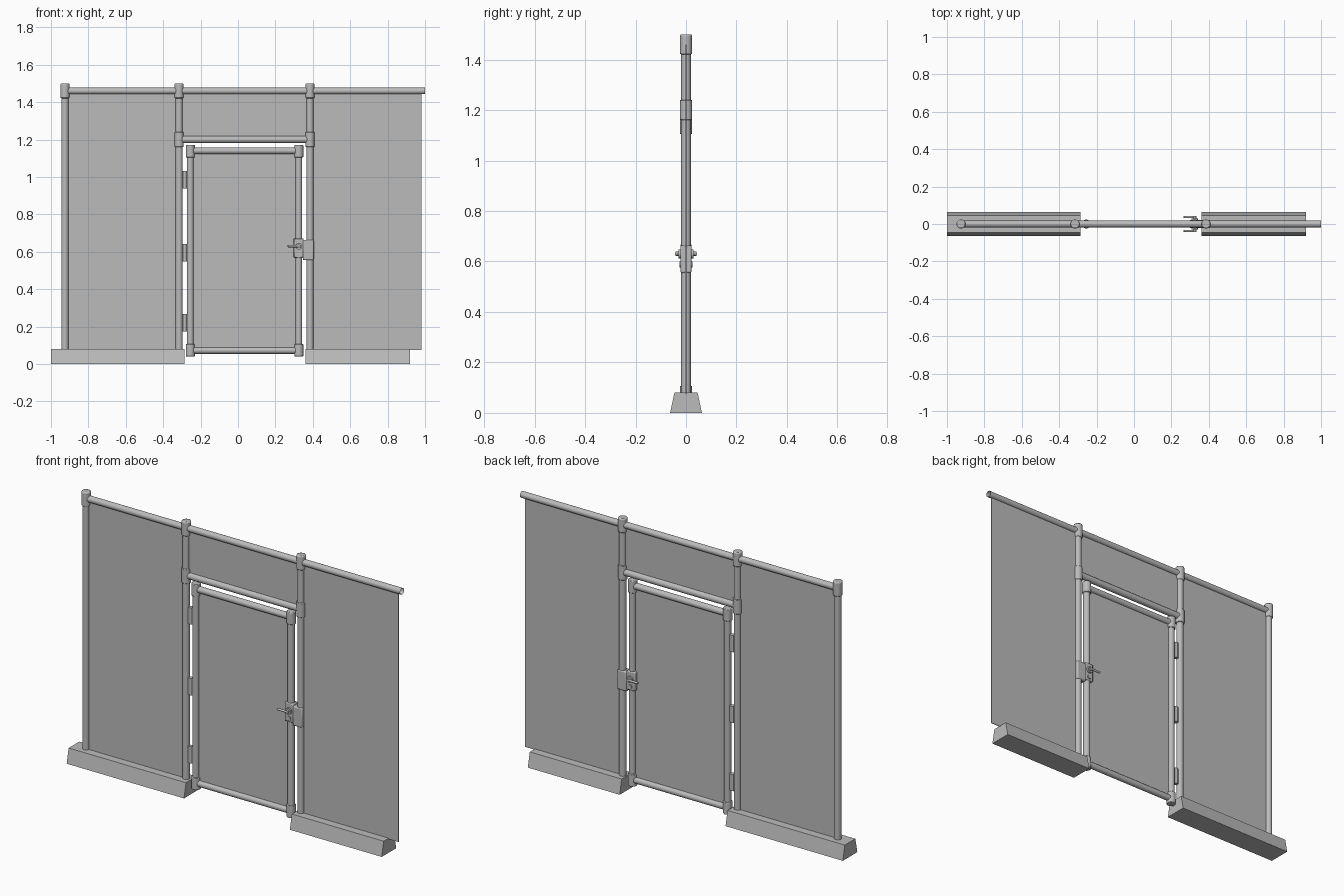
import bpy, bmesh
from math import radians
from mathutils import Vector

if "Cube" in bpy.data.objects:
    bpy.data.objects.remove(bpy.data.objects["Cube"], do_unlink=True)

grey = bpy.data.materials.new("light grey metal")
grey.use_nodes = True
GREY = (0.5, 0.5, 0.5, 1)
grey.diffuse_color = GREY
grey.node_tree.nodes["Principled BSDF"].inputs["Base Color"].default_value = GREY


def finish(bm, name, smooth=False, bevel=0):
    bmesh.ops.recalc_face_normals(bm, faces=bm.faces)
    mesh = bpy.data.meshes.new(name)
    bm.to_mesh(mesh)
    bm.free()
    mesh.materials.append(grey)
    obj = bpy.data.objects.new(name, mesh)
    bpy.context.collection.objects.link(obj)
    if bevel:
        mod = obj.modifiers.new("Bevel", "BEVEL")
        mod.width, mod.segments = bevel, 2
        mod.limit_method, mod.angle_limit = "ANGLE", radians(50)
    if smooth:
        bpy.ops.object.select_all(action="DESELECT")
        obj.select_set(True)
        bpy.context.view_layer.objects.active = obj
        bpy.ops.object.shade_smooth_by_angle(angle=radians(40))
    return obj


def tube(name, a, b, r, bevel=0, capped=True, sides=24):
    a, b = Vector(a), Vector(b)
    bm = bmesh.new()
    bmesh.ops.create_cone(bm, cap_ends=capped, segments=sides, radius1=r,
                          radius2=r, depth=(b - a).length)
    turn = (b - a).to_track_quat("Z", "Y").to_matrix()
    bmesh.ops.rotate(bm, verts=bm.verts, matrix=turn)
    bmesh.ops.translate(bm, verts=bm.verts, vec=(a + b) / 2)
    return finish(bm, name, True, bevel)


def box(name, x, y, z, bevel=0):
    bm = bmesh.new()
    bmesh.ops.create_cube(bm, size=1)
    for v in bm.verts:
        v.co = [lim[0] if c < 0 else lim[1] for c, lim in zip(v.co, (x, y, z))]
    return finish(bm, name, bool(bevel), bevel)


def footing(name, x0, x1):
    bm = bmesh.new()
    profile = [(-0.063, 0), (0.063, 0), (0.046, 0.08), (-0.046, 0.08)]
    face = bm.faces.new([bm.verts.new((x0, y, z)) for y, z in profile])
    grown = bmesh.ops.extrude_face_region(bm, geom=[face])["geom"]
    moved = [g for g in grown if isinstance(g, bmesh.types.BMVert)]
    bmesh.ops.translate(bm, verts=moved, vec=(x1 - x0, 0, 0))
    return finish(bm, name)


def panel(name, x0, x1, z0, z1):
    return box(name, (x0, x1), (-0.002, 0.002), (z0, z1))


POST_X = {"outer": -0.925, "hinge": -0.315, "latch": 0.385}
STILE_X = {"hinge": -0.255, "latch": 0.325}
TOP, HEAD = 1.46, 1.20

# Footings
footing("hinge_side_footing", -1.0, -0.285)
footing("latch_side_footing", 0.36, 0.92)

# Fence posts with top fittings
for side, x in POST_X.items():
    tube(side + "_post", (x, 0, 0.07), (x, 0, 1.47), 0.019)
    tube(side + "_post_cap", (x, 0, 1.42), (x, 0, 1.50), 0.024, 0.006)

# Top rail with its open end, and the rail above the gate
tube("top_rail", (POST_X["outer"], 0, TOP), (1.0, 0, TOP), 0.0175, capped=False)
tube("header_rail", (POST_X["hinge"], 0, HEAD), (POST_X["latch"], 0, HEAD), 0.0185)
for side in ("hinge", "latch"):
    x = POST_X[side]
    tube(side + "_header_fitting", (x, 0, 1.16), (x, 0, 1.24), 0.024, 0.003)

# Fence panels
panel("hinge_side_panel", POST_X["outer"], POST_X["hinge"], 0.075, TOP)
panel("latch_side_panel", POST_X["latch"], 0.98, 0.075, TOP)
panel("header_panel", POST_X["hinge"], POST_X["latch"], HEAD, TOP)

# Gate frame and infill
for side, x in STILE_X.items():
    tube(side + "_stile", (x, 0, 0.05), (x, 0, 1.165), 0.0185)
    for place, z in (("lower", 0.04), ("upper", 1.105)):
        tube(f"{side}_{place}_corner", (x, 0, z), (x, 0, z + 0.067), 0.024, 0.003)
for place, z in (("bottom", 0.072), ("top", 1.14)):
    tube(f"gate_{place}_rail", (STILE_X["hinge"], 0, z), (STILE_X["latch"], 0, z), 0.0175)
panel("gate_panel", STILE_X["hinge"], STILE_X["latch"], 0.072, 1.14)

# Hinges
for i, z in enumerate((0.22, 0.595, 0.985)):
    box(f"hinge_leaf_{i + 1}", (-0.30, -0.265), (-0.008, 0.008), (z - 0.046, z + 0.046))
    tube(f"hinge_pin_{i + 1}", (-0.285, 0, z - 0.046), (-0.285, 0, z + 0.046), 0.012)

# Latch keeper on the post and lock case on the stile
box("latch_keeper", (0.347, 0.405), (-0.022, 0.022), (0.555, 0.663), 0.006)
box("lock_case", (0.298, 0.35), (-0.021, 0.021), (0.568, 0.672), 0.005)

# Lever handles and key cylinders on both faces
for face, s in (("front", -1), ("back", 1)):
    tube(face + "_handle_rose", (0.325, 0, 0.63), (0.325, s * 0.030, 0.63), 0.018)
    tube(face + "_handle_spindle", (0.325, 0, 0.63), (0.325, s * 0.042, 0.63), 0.009)
    tube(face + "_handle_lever", (0.335, s * 0.037, 0.63), (0.265, s * 0.037, 0.63), 0.006, 0.002)
    tube(face + "_key_cylinder", (0.325, 0, 0.588), (0.325, s * 0.026, 0.588), 0.012)
